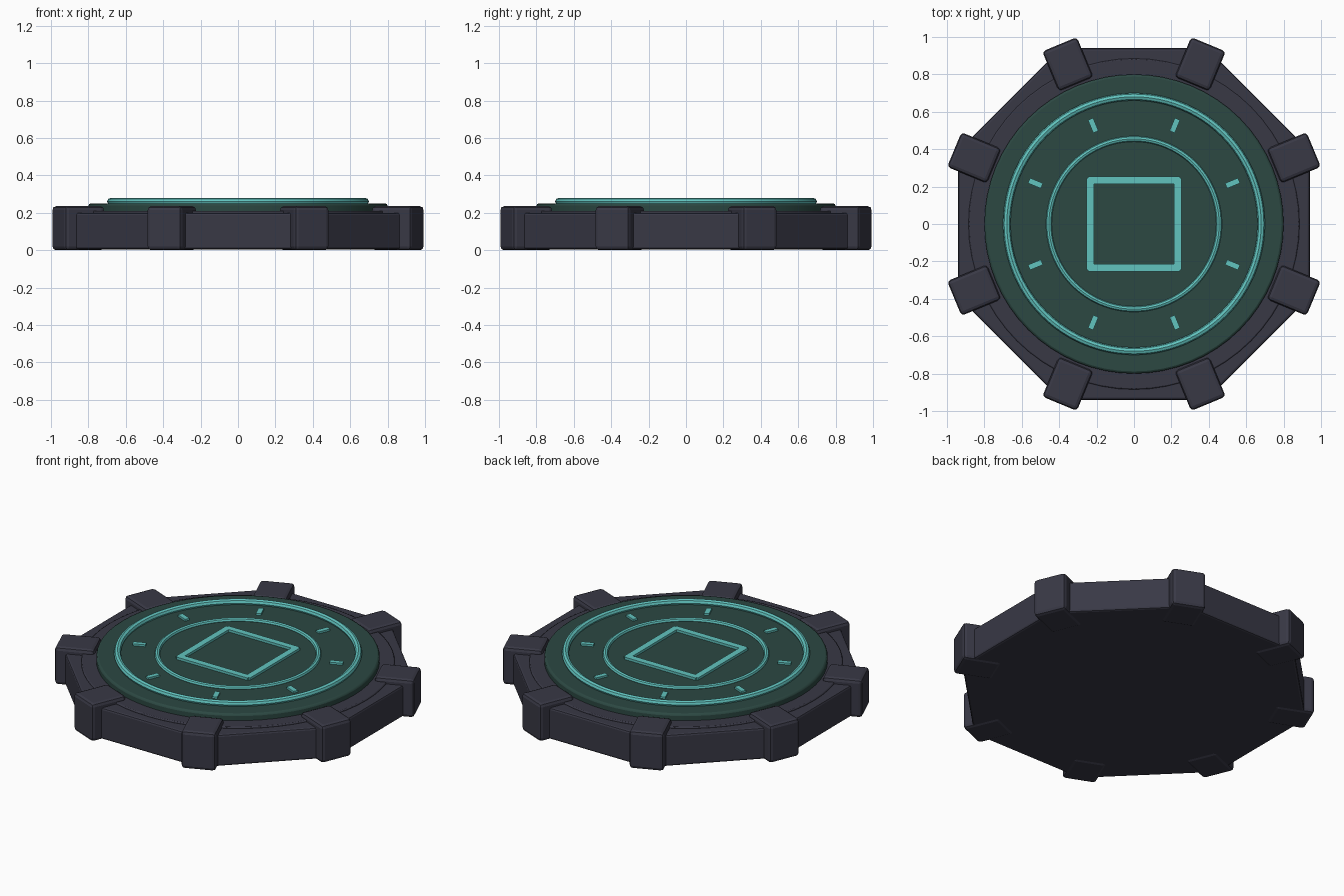
import bpy
from math import pi, cos, sin, radians

if "Cube" in bpy.data.objects:
    bpy.data.objects.remove(bpy.data.objects["Cube"])


def material(name, rgb):
    m = bpy.data.materials.new(name)
    m.diffuse_color = (*rgb, 1)
    m.use_nodes = True
    m.node_tree.nodes["Principled BSDF"].inputs["Base Color"].default_value = m.diffuse_color
    return m


DARK = material("dark_metal", (0.04, 0.04, 0.06))
GREEN = material("deep_green", (0.025, 0.065, 0.055))
GLOW = material("teal_glow", (0.12, 0.55, 0.52))


def finish(name, mat, bevel=0.0, segments=2, smooth=True):
    o = bpy.context.object
    o.name = name
    o.data.materials.append(mat)
    bpy.ops.object.transform_apply(location=False, rotation=False, scale=True)
    if smooth:
        bpy.ops.object.shade_smooth_by_angle(angle=radians(35))
    if bevel:
        b = o.modifiers.new("bevel", 'BEVEL')
        b.width = bevel
        b.segments = segments
        b.limit_method = 'ANGLE'
        b.angle_limit = radians(40)
    return o


def disc(name, mat, r, z0, z1, sides, bevel, rot=0.0):
    bpy.ops.mesh.primitive_cylinder_add(vertices=sides, radius=r, depth=z1 - z0,
                                        location=(0, 0, (z0 + z1) / 2), rotation=(0, 0, rot))
    return finish(name, mat, bevel, smooth=sides > 8)


def box(name, mat, x, y, z0, z1, sx, sy, rot=0.0, bevel=0.0):
    bpy.ops.mesh.primitive_cube_add(size=1, location=(x, y, (z0 + z1) / 2), rotation=(0, 0, rot))
    bpy.context.object.scale = (sx, sy, z1 - z0)
    return finish(name, mat, bevel, smooth=False)


def ring(name, major, minor, z):
    bpy.ops.mesh.primitive_torus_add(major_radius=major, minor_radius=minor, major_segments=96,
                                     minor_segments=8, location=(0, 0, z))
    return finish(name, GLOW)


# octagonal base, shallow step and green platform
disc("octagon_base", DARK, 0.94 / cos(pi / 8), 0.005, 0.2, 8, 0.012, pi / 8)
disc("base_step", DARK, 0.885, 0.1, 0.21, 64, 0.006)
disc("platform", GREEN, 0.80, 0.1, 0.25, 64, 0.012)

# glowing rings
ring("outer_ring", 0.68, 0.02, 0.26)
ring("inner_ring", 0.455, 0.015, 0.252)

# corner blocks and radial tick marks
for i in range(8):
    a = pi / 8 + i * pi / 4
    box(f"corner_block_{i}", DARK, 0.925 * cos(a), 0.925 * sin(a), 0, 0.235, 0.23, 0.20, a, 0.02)
    box(f"tick_{i}", GLOW, 0.57 * cos(a), 0.57 * sin(a), 0.24, 0.262, 0.075, 0.03, a)

# central square outline
for i in range(4):
    a = i * pi / 2
    box(f"square_bar_{i}", GLOW, 0.235 * cos(a), 0.235 * sin(a), 0.24, 0.265, 0.04, 0.49, a)
